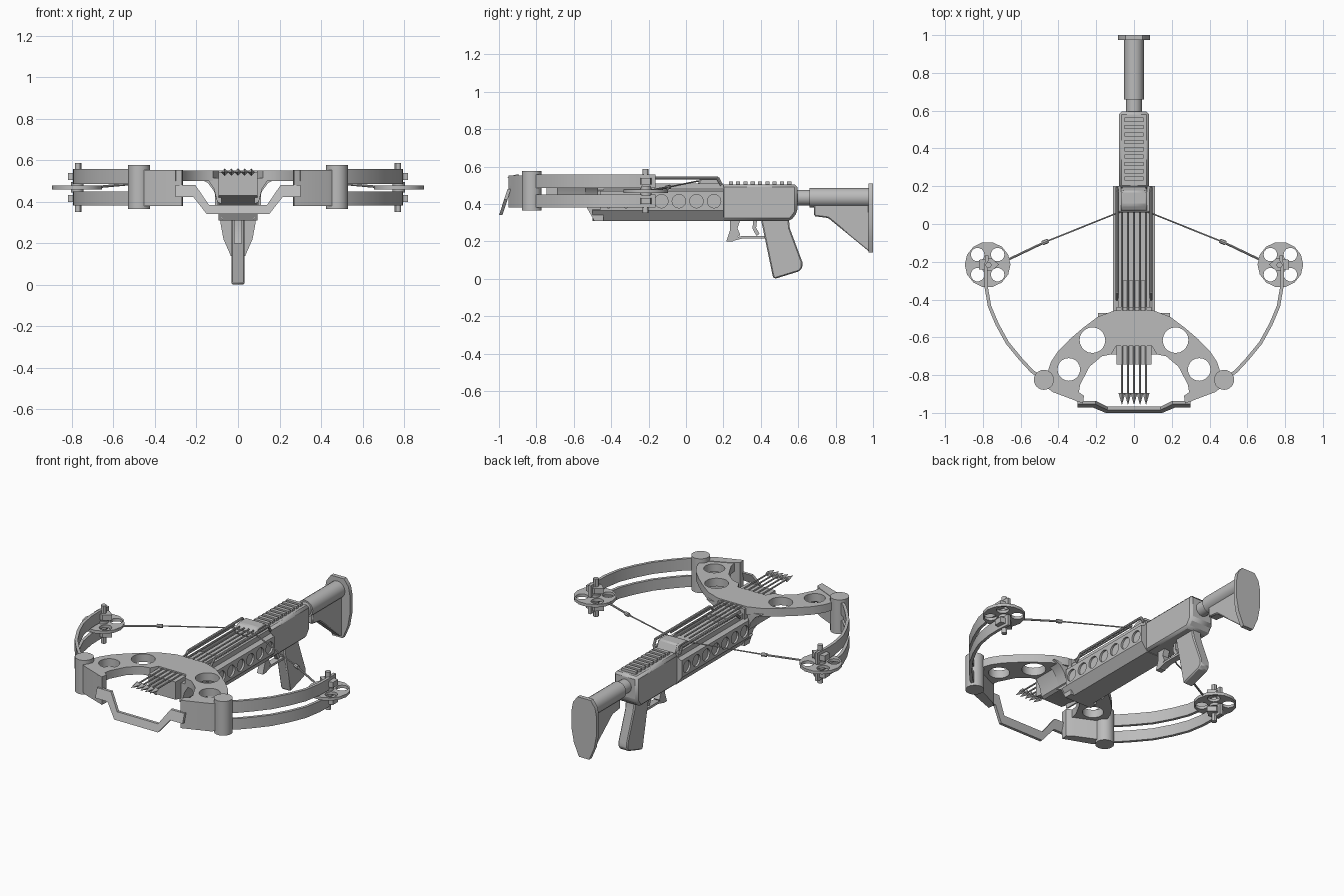
import bpy, bmesh, math
from mathutils import Vector

if "Cube" in bpy.data.objects:
    bpy.data.objects.remove(bpy.data.objects["Cube"])

grey = bpy.data.materials.new("neutral grey")
grey.use_nodes = True
COLOUR = (0.5, 0.5, 0.5, 1)
grey.diffuse_color = COLOUR
grey.node_tree.nodes["Principled BSDF"].inputs["Base Color"].default_value = COLOUR
parts = []


def finish(name, bm, mirror=False, bevel=0):
    bmesh.ops.recalc_face_normals(bm, faces=bm.faces[:])
    mesh = bpy.data.meshes.new(name)
    bm.to_mesh(mesh)
    bm.free()
    mesh.materials.append(grey)
    ob = bpy.data.objects.new(name, mesh)
    bpy.context.collection.objects.link(ob)
    if bevel:
        mod = ob.modifiers.new("bevel", "BEVEL")
        mod.width = bevel
        mod.segments = 1
    if mirror:
        ob.modifiers.new("mirror", "MIRROR")
    parts.append(ob)
    return ob


def prism(name, outline, axis, a, b, holes=(), **kw):
    """Extrude an outline with holes along an axis from a to b."""
    place = {"x": lambda u, v, t: (t, u, v),
             "y": lambda u, v, t: (u, t, v),
             "z": lambda u, v, t: (u, v, t)}[axis]
    bm = bmesh.new()
    other, edges, loops = {}, [], []
    for loop in [outline, *holes]:
        low = [bm.verts.new(place(u, v, a)) for u, v in loop]
        for vert, (u, v) in zip(low, loop):
            other[vert] = bm.verts.new(place(u, v, b))
        edges += [bm.edges.new((low[i - 1], low[i])) for i in range(len(low))]
        loops.append(low)
    if holes:
        bmesh.ops.triangle_fill(bm, edges=edges, use_beauty=True, normal=place(0, 0, 1))
    else:
        bm.faces.new(loops[0])
    for face in bm.faces[:]:
        bm.faces.new([other[v] for v in reversed(face.verts)])
    for low in loops:
        for i in range(len(low)):
            p, q = low[i - 1], low[i]
            bm.faces.new((p, q, other[q], other[p]))
    return finish(name, bm, **kw)


def add_cone(bm, p, q, r1, r2, sides):
    p, q = Vector(p), Vector(q)
    turn = (q - p).to_track_quat("Z", "Y").to_matrix().to_4x4()
    turn.translation = (p + q) / 2
    bmesh.ops.create_cone(bm, cap_ends=True, segments=sides, radius1=r1,
                          radius2=r2, depth=(q - p).length, matrix=turn)


def tube(name, points, r, sides=16, **kw):
    bm = bmesh.new()
    for p, q in zip(points, points[1:]):
        add_cone(bm, p, q, r, r, sides)
    return finish(name, bm, **kw)


def circle(u, v, r, n=20):
    return [(u + r * math.cos(math.tau * i / n), v + r * math.sin(math.tau * i / n))
            for i in range(n)]


def rect(u0, u1, v0, v1):
    return [(u0, v0), (u1, v0), (u1, v1), (u0, v1)]


def sym(half):
    return half + [(-u, v) for u, v in reversed(half)]


def ribbon(path, w):
    """Outline of a band of width w along a flat path."""
    left, right = [], []
    for i, p in enumerate(path):
        d = Vector(path[min(i + 1, len(path) - 1)]) - Vector(path[max(i - 1, 0)])
        n = Vector((-d.y, d.x)).normalized() * w / 2
        left.append(tuple(Vector(p) + n))
        right.append(tuple(Vector(p) - n))
    return left + right[::-1]


# Fore-end body with an open arrow trough
prism("fore_end", sym([(.07, .31), (.1, .35), (.1, .47), (.085, .48), (.085, .51),
                       (.07, .51), (.07, .49)]), "y", -.47, .2)
prism("fore_end_nose", [(-.745, .54), (-.745, .43), (-.58, .4), (-.53, .38),
                        (-.49, .31), (-.44, .31), (-.44, .54)], "x", -.093, .093)
holes = [circle(.15 - .094 * i, .415, .036) for i in range(7)]
prism("pierced_side_panel", rect(-.46, .2, .365, .47), "x", .1, .112, holes, mirror=True)
prism("lower_side_panel", [(.07, .31), (.112, .365), (.1, .37)], "y", -.5, .2, mirror=True)
tube("side_rail", [(.09, .19, .5), (.09, .17, .538), (.09, -.36, .538), (.09, -.4, .5)],
     .008, 8, mirror=True)
prism("string_catch", [(.06, .49), (.07, .53), (.1, .548), (.175, .548), (.2, .49)],
      "x", -.07, .07, bevel=.008)
prism("arrow_rest", rect(-.065, .065, -.44, -.3), "z", .48, .525)

# Receiver and its ridged top rail
prism("receiver", [(.19, .31), (.56, .31), (.595, .355), (.595, .505), (.19, .505)],
      "x", -.08, .08, bevel=.014)
for i in range(9):
    y = .24 + .039 * i
    prism("rail_tooth", rect(y - .011, y + .011, .5, .521), "x", -.05, .05)

# Grip, trigger and guard
prism("grip", [(.4, .32), (.465, .008), (.475, 0), (.605, .04), (.622, .06), (.622, .09),
               (.555, .27), (.55, .32)], "x", -.032, .032, bevel=.008)
prism("guard_front", [(.235, .315), (.29, .315), (.275, .27), (.29, .235), (.25, .2),
                      (.215, .2), (.235, .26)], "x", -.02, .02)
prism("guard_bottom", ribbon([(.24, .207), (.3, .222), (.43, .222)], .014), "x", -.02, .02)
prism("trigger", ribbon([(.37, .315), (.365, .27), (.385, .235)], .02), "x", -.012, .012)

# Shoulder stock
tube("stock_inner_tube", [(0, .58, .434), (0, .68, .434)], .042)
tube("stock_tube", [(0, .66, .434), (0, .98, .434)], .052)
prism("stock_web", [(.685, .4), (.685, .335), (.76, .325), (.98, .145), (.98, .4)],
      "x", -.03, .03, bevel=.006)
prism("butt_plate", sym([(.035, .14), (.07, .22), (.085, .3), (.085, .42), (.075, .47),
                         (.045, .51)]), "y", .975, 1)

# Riser with lightening holes, and its thick front arms
half_riser = [(.1, -.457), (.19, -.49), (.27, -.55), (.34, -.61), (.4, -.67), (.44, -.73),
              (.47, -.82), (.43, -.88), (.3, -.94), (.285, -.85), (.235, -.755),
              (.17, -.7), (.12, -.69), (.095, -.645)]
riser_holes = [circle(s * x, y, r) for s in (1, -1)
               for x, y, r in ((.22, -.615, .068), (.345, -.77, .06))]
prism("riser", sym(half_riser), "z", .5, .55, riser_holes)
prism("riser_arm", [(.47, -.86), (.43, -.89), (.27, -.95), (.265, -.91), (.3, -.885),
                    (.42, -.83), (.47, -.8)], "z", .38, .553, mirror=True)
prism("riser_gusset", [(.08, .39), (.1, .4), (.115, .45), (.145, .49), (.19, .515),
                       (.08, .515)], "y", -.54, -.47, mirror=True)
prism("riser_brace", [(.08, .39), (.1, .4), (.115, .46), (.15, .515), (.08, .515)],
      "y", -.69, -.54, mirror=True)
tube("limb_pivot", [(.477, -.825, .365), (.477, -.825, .577)], .053, 24, mirror=True)

# Foot stirrup, leaning forward toward its bar
stirrup = prism("stirrup", sym([(.3, .423), (.215, .423), (.15, .34)])
                + sym([(-.3, .48), (-.205, .48), (-.14, .385)]), "y", -1, -.982)
for v in stirrup.data.vertices:
    v.co.y += (v.co.z - .34) * .33

# Paired limbs, axles and wheels
limb_path = [(.475, -.825), (.54, -.78), (.6, -.715), (.67, -.63), (.725, -.53),
             (.765, -.435), (.783, -.33), (.785, -.25), (.778, -.165)]
for name, z0, z1 in (("upper", .486, .558), ("lower", .382, .45)):
    prism(name + "_limb", ribbon(limb_path, .018), "z", z0, z1, mirror=True)
    mid = (z0 + z1) / 2
    prism(name + "_limb_tip", [(.715, -.215), (.755, -.18), (.82, -.19), (.82, -.24),
                               (.755, -.25)], "z", mid - .017, mid + .017, mirror=True)
tube("wheel_axle", [(.77, -.217, .352), (.77, -.217, .587)], .016, 12, mirror=True)
tube("wheel_hub", [(.775, -.215, .445), (.775, -.215, .495)], .03, mirror=True)
wheel_holes = [circle(.775 + sx * .053, -.215 + sy * .053, .036, 14)
               for sx in (1, -1) for sy in (1, -1)]
prism("cam_wheel", circle(.775, -.215, .121, 14), "z", .46, .478, wheel_holes, mirror=True)

# Drawn string
joint, catch = (.47, -.095, .49), (.07, .066, .523)
tube("string_cable", [(.69, -.2, .47), joint], .006, 8, mirror=True)
tube("string", [joint, catch, (0, .066, .523)], .004, 8, mirror=True)
tube("string_sleeve", [(.485, -.101, .489), (.455, -.089, .491)], .012, 8, mirror=True)

# Five loaded arrows
for i in range(-2, 3):
    x, z = i * .032, .543
    bm = bmesh.new()
    add_cone(bm, (x, .06, z), (x, -.91, z), .005, .005, 8)
    add_cone(bm, (x, -.895, z), (x, -.955, z), .018, .001, 4)
    finish("arrow", bm)

# Smooth round surfaces and keep corners sharp
bpy.ops.object.select_all(action="DESELECT")
for ob in parts:
    ob.select_set(True)
bpy.context.view_layer.objects.active = parts[0]
bpy.ops.object.shade_smooth_by_angle(angle=math.radians(30))
